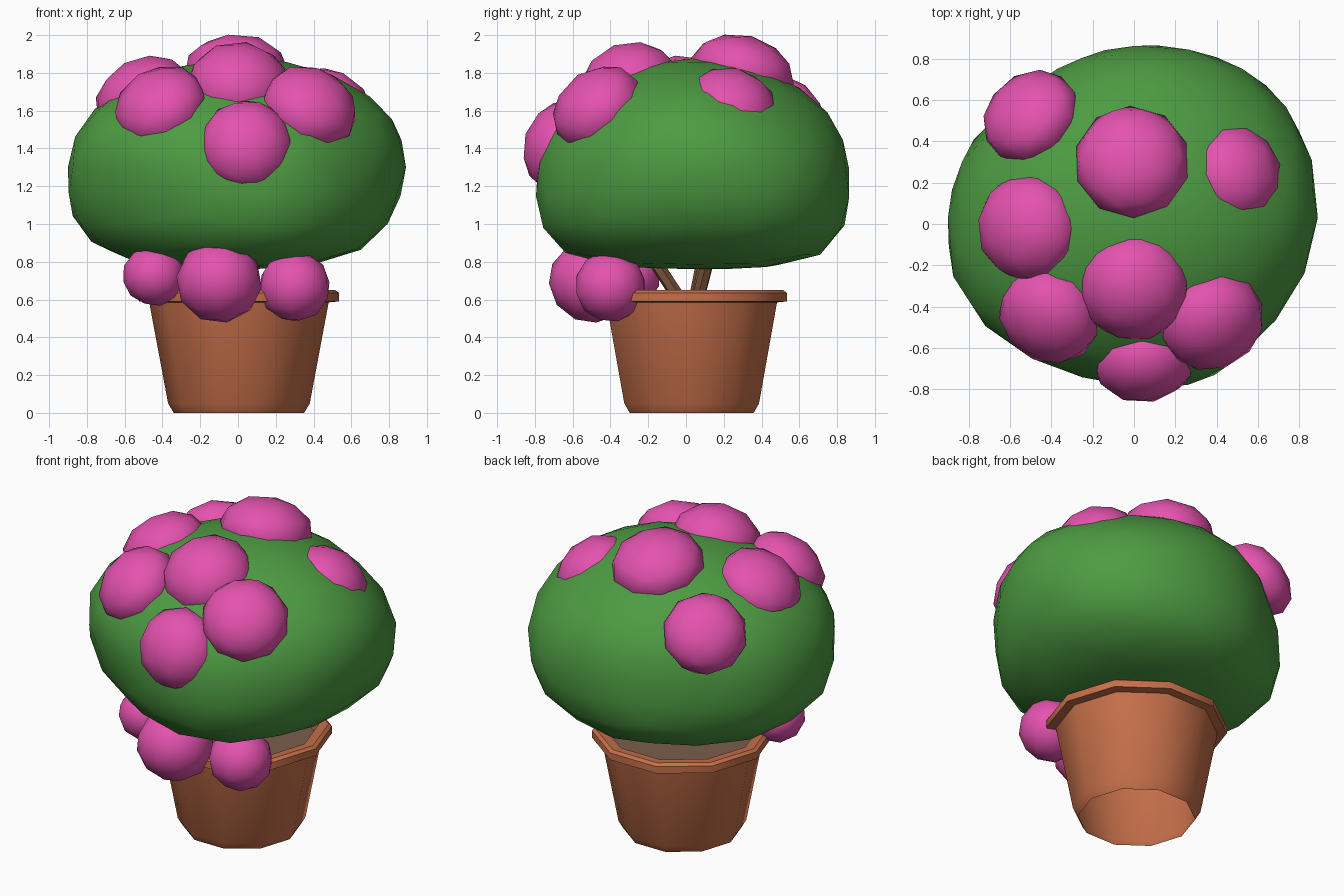
import bpy
import bmesh
import math
from mathutils import Vector, Matrix

cube = bpy.data.objects.get("Cube")
if cube:
    bpy.data.objects.remove(cube, do_unlink=True)


def material(name, rgb):
    mat = bpy.data.materials.new(name)
    mat.use_nodes = True
    mat.diffuse_color = (*rgb, 1)
    shader = mat.node_tree.nodes["Principled BSDF"]
    shader.inputs["Base Color"].default_value = (*rgb, 1)
    shader.inputs["Roughness"].default_value = 0.8
    return mat


TERRACOTTA = material("terracotta", (0.56, 0.16, 0.068))
SOIL = material("soil", (0.19, 0.11, 0.07))
BARK = material("bark", (0.18, 0.08, 0.04))
LEAF = material("leaf_green", (0.075, 0.33, 0.055))
PETAL = material("petal_pink", (0.78, 0.085, 0.43))


def finish(name, bm, mat, angle):
    mesh = bpy.data.meshes.new(name)
    bm.to_mesh(mesh)
    bm.free()
    mesh.materials.append(mat)
    obj = bpy.data.objects.new(name, mesh)
    bpy.context.collection.objects.link(obj)
    bpy.ops.object.select_all(action="DESELECT")
    obj.select_set(True)
    bpy.context.view_layer.objects.active = obj
    bpy.ops.object.shade_smooth_by_angle(angle=math.radians(angle))


# Tapered ten-sided pot, open below, with an overhanging rim and hollow top
POT = Vector((0.005, 0.03, 0))
SIDES = 10
bm = bmesh.new()
rings = []
for r, z in [(0.345, 0), (0.375, 0.05), (0.475, 0.585), (0.53, 0.59),
             (0.53, 0.635), (0.51, 0.65), (0.45, 0.645), (0.43, 0.54)]:
    angles = [math.tau * i / SIDES for i in range(SIDES)]
    rings.append([bm.verts.new(POT + Vector((r * math.cos(a), r * math.sin(a), z)))
                  for a in angles])
for low, high in zip(rings, rings[1:]):
    for i in range(SIDES):
        j = (i + 1) % SIDES
        bm.faces.new((low[i], low[j], high[j], high[i]))
finish("pot", bm, TERRACOTTA, 40)

# Soil disc just below the rim
bm = bmesh.new()
bmesh.ops.create_circle(bm, cap_ends=True, segments=SIDES, radius=0.445,
                        matrix=Matrix.Translation(POT + Vector((0, 0, 0.585)))
                        @ Matrix.Rotation(math.pi / 2, 4, "Z"))
finish("soil", bm, SOIL, 40)


# Stems leaning out from the soil into the foliage
def stem(name, foot, head, radius=0.036):
    foot, head = Vector(foot), Vector(head)
    axis = head - foot
    turn = axis.to_track_quat("Z", "Y").to_matrix().to_4x4()
    bm = bmesh.new()
    bmesh.ops.create_cone(bm, cap_ends=True, segments=6, radius1=radius,
                          radius2=radius, depth=axis.length,
                          matrix=Matrix.Translation((foot + head) / 2) @ turn)
    finish(name, bm, BARK, 40)


stem("stem_front", (-0.02, 0, 0.55), (-0.08, -0.23, 0.9))
stem("stem_left", (0.03, 0.05, 0.55), (0.1, 0.14, 0.9))
stem("stem_right", (-0.04, 0.04, 0.55), (-0.14, 0.11, 0.9))

# Foliage: uneven outline from above, domed top and fuller, flatter underside
CENTRE = Vector((0, 0.03, 1.3))
SIZE = Vector((0.9, 0.82, 0.58))
OUTLINE = [0.9, 0.9, 0.88, 0.85, 0.83, 0.81, 0.8, 0.87,
           0.9, 0.92, 0.87, 0.83, 0.83, 0.87, 0.85, 0.88]
# Broad swellings and hollows: direction, amount
LUMPS = [((0.6, 0.6, 0.6), -0.06), ((0.7, 0.7, -0.1), 0.045),
         ((-0.5, -0.7, -0.5), -0.085), ((-0.7, -0.6, 0.25), 0.03),
         ((0.65, -0.55, 0.5), -0.04), ((0.85, -0.1, -0.5), -0.04),
         ((0, -0.75, 0.65), -0.08)]


def reach(angle):
    """Foliage radius in a direction, blended between the outline samples."""
    place = angle / math.tau * len(OUTLINE) % len(OUTLINE)
    i = int(place)
    after = OUTLINE[(i + 1) % len(OUTLINE)]
    return OUTLINE[i] + (after - OUTLINE[i]) * (place - i)


bm = bmesh.new()
bmesh.ops.create_icosphere(bm, subdivisions=3, radius=1)
for v in bm.verts:
    d = v.co.copy()
    flat = math.hypot(d.x, d.y)
    wide = reach(math.atan2(d.y, d.x))
    if d.z > 0:
        power, height = 2.08, SIZE.z
    else:
        power, height = 3 + 1.3 * abs(d.y), 0.54
    norm = (flat ** power + abs(d.z) ** power) ** (1 / power)
    lump = 1 + sum(amount * math.exp(8 * (d.dot(Vector(way).normalized()) - 1))
                   for way, amount in LUMPS)
    v.co = CENTRE + Vector((d.x * wide, d.y * wide, d.z * height)) * lump / norm
    v.co.x += 0.06 * (v.co.z - 1.28)
finish("foliage", bm, LEAF, 80)


# Blossoms: flattened balls facing outward from the foliage
def blossom(name, x, y, z, radius, flat=0.68):
    spot = Vector((x, y, z))
    out = Vector([o / s ** 2 for o, s in zip(spot - CENTRE, SIZE)])
    turn = out.to_track_quat("Z", "Y").to_matrix().to_4x4()
    shape = Matrix.Diagonal((radius, radius, radius * flat, 1))
    bm = bmesh.new()
    bmesh.ops.create_icosphere(bm, subdivisions=2, radius=1,
                               matrix=Matrix.Translation(spot) @ turn @ shape)
    finish(name, bm, PETAL, 80)


blossom("blossom_crown", -0.01, 0.3, 1.81, 0.28)
blossom("blossom_back_right", -0.5, 0.52, 1.58, 0.25)
blossom("blossom_top_front", 0, -0.3, 1.73, 0.275, 0.84)
blossom("blossom_right", -0.51, -0.02, 1.685, 0.265, 0.72)
blossom("blossom_front_right", -0.41, -0.44, 1.62, 0.255, 0.74)
blossom("blossom_front_left", 0.38, -0.47, 1.615, 0.26, 0.74)
blossom("blossom_front", 0.045, -0.665, 1.415, 0.25, 0.78)
blossom("blossom_left", 0.49, 0.245, 1.635, 0.24, 0.72)

# Round blossoms drooping over the front of the rim
blossom("drooping_blossom_right", -0.445, -0.3, 0.725, 0.168, 0.95)
blossom("drooping_blossom_middle", -0.1, -0.5, 0.695, 0.23, 0.95)
blossom("drooping_blossom_left", 0.3, -0.4, 0.67, 0.19, 1)
